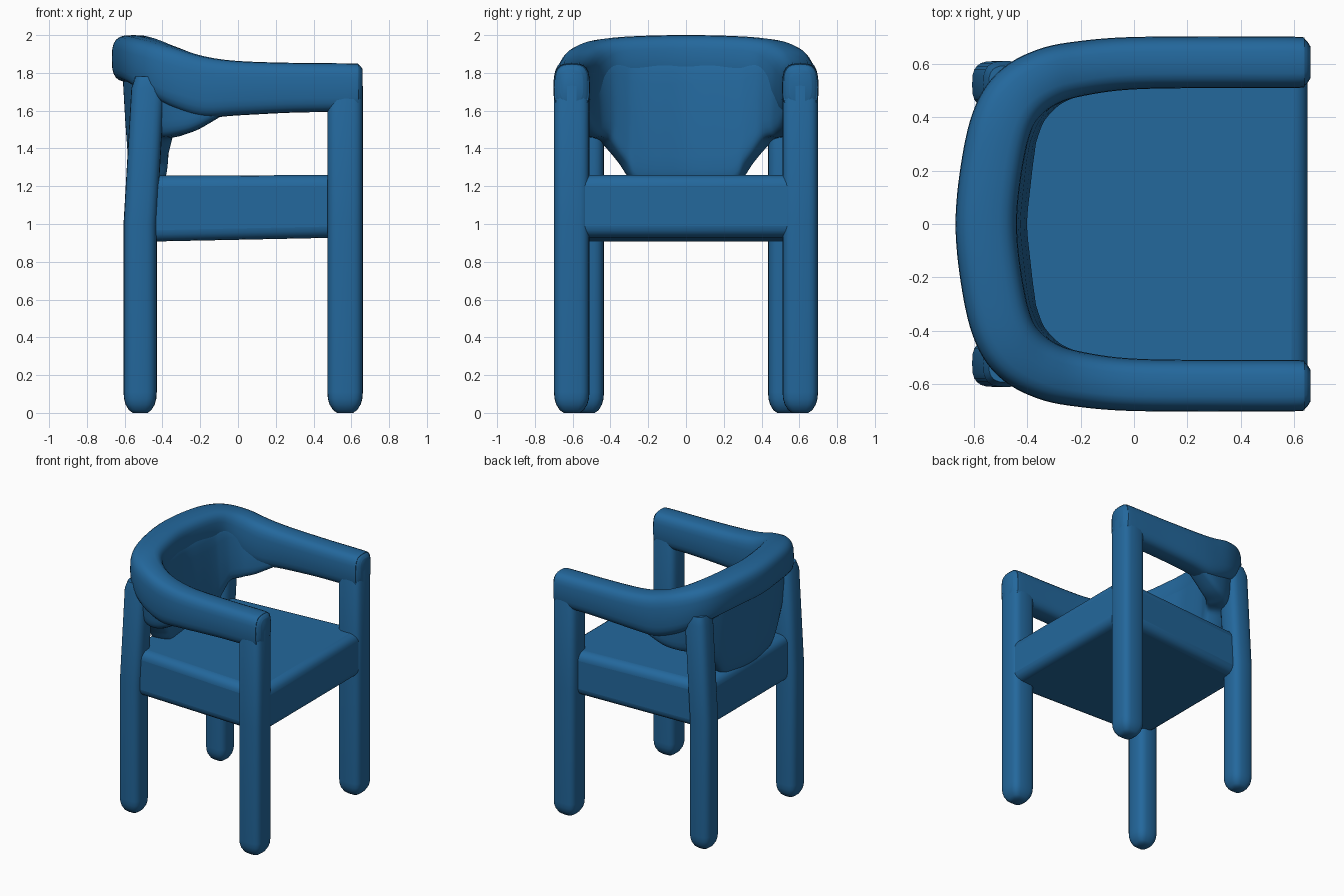
import bpy, bmesh, math
from mathutils import Vector

cube = bpy.data.objects.get("Cube")
if cube:
    bpy.data.objects.remove(cube, do_unlink=True)

blue = bpy.data.materials.new("chair blue")
blue.use_nodes = True
colour = (0.017, 0.138, 0.335, 1)
blue.diffuse_color = colour
blue.node_tree.nodes["Principled BSDF"].inputs["Base Color"].default_value = colour

SIDES = 24


def finish(name, bm, bevel=0):
    bmesh.ops.recalc_face_normals(bm, faces=bm.faces[:])
    mesh = bpy.data.meshes.new(name)
    bm.to_mesh(mesh)
    bm.free()
    mesh.materials.append(blue)
    obj = bpy.data.objects.new(name, mesh)
    bpy.context.collection.objects.link(obj)
    if bevel:
        mod = obj.modifiers.new("rounded edges", 'BEVEL')
        mod.width, mod.segments = bevel, 4
    bpy.ops.object.select_all(action='DESELECT')
    obj.select_set(True)
    bpy.context.view_layer.objects.active = obj
    bpy.ops.object.shade_smooth_by_angle(angle=math.radians(50))
    return obj


def squircle(power):
    """Unit outline of a rounded square."""
    for i in range(SIDES):
        a = math.tau * i / SIDES
        c, s = math.cos(a), math.sin(a)
        yield (math.copysign(abs(c) ** (2 / power), c),
               math.copysign(abs(s) ** (2 / power), s))


def loft(name, rings):
    bm = bmesh.new()
    loops = [[bm.verts.new(p) for p in ring] for ring in rings]
    for a, b in zip(loops, loops[1:]):
        for i in range(SIDES):
            j = (i + 1) % SIDES
            bm.faces.new((a[i], a[j], b[j], b[i]))
    bm.faces.new(loops[0])
    bm.faces.new(loops[-1])
    return finish(name, bm)


def spline(points, steps=6):
    """Smooth curve through points of any dimension."""
    out = []
    for k in range(len(points) - 1):
        p0, p1 = points[max(k - 1, 0)], points[k]
        p2, p3 = points[k + 1], points[min(k + 2, len(points) - 1)]
        for n in range(steps):
            t = n / steps
            out.append([0.5 * (2 * b + (c - a) * t + (2 * a - 5 * b + 4 * c - d) * t * t
                               + (3 * b - a - 3 * c + d) * t ** 3)
                        for a, b, c, d in zip(p0, p1, p2, p3)])
    out.append(list(points[-1]))
    return out


def sweep(name, half, power, lean):
    """Half stations (x, y, low, high, half width) from the back centre to one side.
    Lean carries the lower part towards the seat."""
    mirrored = [(x, -y, *rest) for x, y, *rest in reversed(half[1:])]
    path = spline(mirrored + half)
    rings = []
    for k, (x, y, low, high, width) in enumerate(path):
        a, b = path[max(k - 1, 0)], path[min(k + 1, len(path) - 1)]
        inward = Vector((b[1] - a[1], a[0] - b[0], 0)).normalized()
        ring = []
        for u, v in squircle(power):
            z = (low + high) / 2 + v * (high - low) / 2
            ring.append(Vector((x, y, z)) + inward * (u * width + lean * (high - z)))
        rings.append(ring)
    return loft(name, rings)


def leg(name, x, y, radius, top, power, shift=0):
    """Upright post with a domed foot; shift leans the part above the seat."""
    ends = [(0, 0.45), (0.015, 0.68), (0.045, 0.88), (0.075, 0.97), (0.11, 1),
            (1.0, 1), (top - 0.06, 1), (top, 0.8)]
    rings = []
    for z, scale in ends:
        cx = x + shift * max(0, z - 1) / (top - 1)
        rings.append([(cx + u * radius * scale, y + v * radius * scale, z)
                      for u, v in squircle(power)])
    return loft(name, rings)


# Legs, ending inside the arm rail
for side, s in (("right", -1), ("left", 1)):
    leg(side + "_front_leg", 0.567, s * 0.605, 0.094, 1.79, 3.6)
    leg(side + "_rear_leg", -0.518, s * 0.522, 0.088, 1.78, 3, 0.045)

# Seat, narrower towards the back
bm = bmesh.new()
bmesh.ops.create_cube(bm, size=1)
for v in bm.verts:
    front, upper = v.co.x > 0, v.co.z > 0
    v.co.y = math.copysign(0.645 if front else 0.56, v.co.y)
    v.co.x = 0.65 if front else -0.555
    v.co.z = (1.26 if upper else 0.93) if front else (1.255 if upper else 0.905)
finish("seat", bm, 0.06)

# Arm rail sweeping around the back, with rounded front ends
sweep("arm_rail", [
    (-0.553, 0, 1.75, 2.0, 0.115),
    (-0.535, 0.2, 1.75, 1.997, 0.115),
    (-0.495, 0.38, 1.73, 1.987, 0.115),
    (-0.43, 0.485, 1.68, 1.968, 0.115),
    (-0.32, 0.553, 1.61, 1.932, 0.108),
    (-0.18, 0.585, 1.565, 1.888, 0.102),
    (0, 0.602, 1.575, 1.863, 0.098),
    (0.3, 0.605, 1.59, 1.853, 0.096),
    (0.6, 0.605, 1.595, 1.85, 0.096),
    (0.64, 0.605, 1.61, 1.843, 0.086),
    (0.66, 0.605, 1.65, 1.82, 0.06)], 3.2, 0)

# Curved backrest with raised corners that fade into the arms
sweep("backrest", [
    (-0.527, 0, 1.2, 1.9, 0.093),
    (-0.514, 0.15, 1.2, 1.9, 0.093),
    (-0.496, 0.28, 1.22, 1.9, 0.092),
    (-0.474, 0.36, 1.33, 1.9, 0.092),
    (-0.425, 0.455, 1.44, 1.89, 0.092),
    (-0.335, 0.535, 1.465, 1.85, 0.088),
    (-0.22, 0.575, 1.5, 1.8, 0.082),
    (-0.06, 0.6, 1.59, 1.76, 0.07)], 4.5, 0.065)
